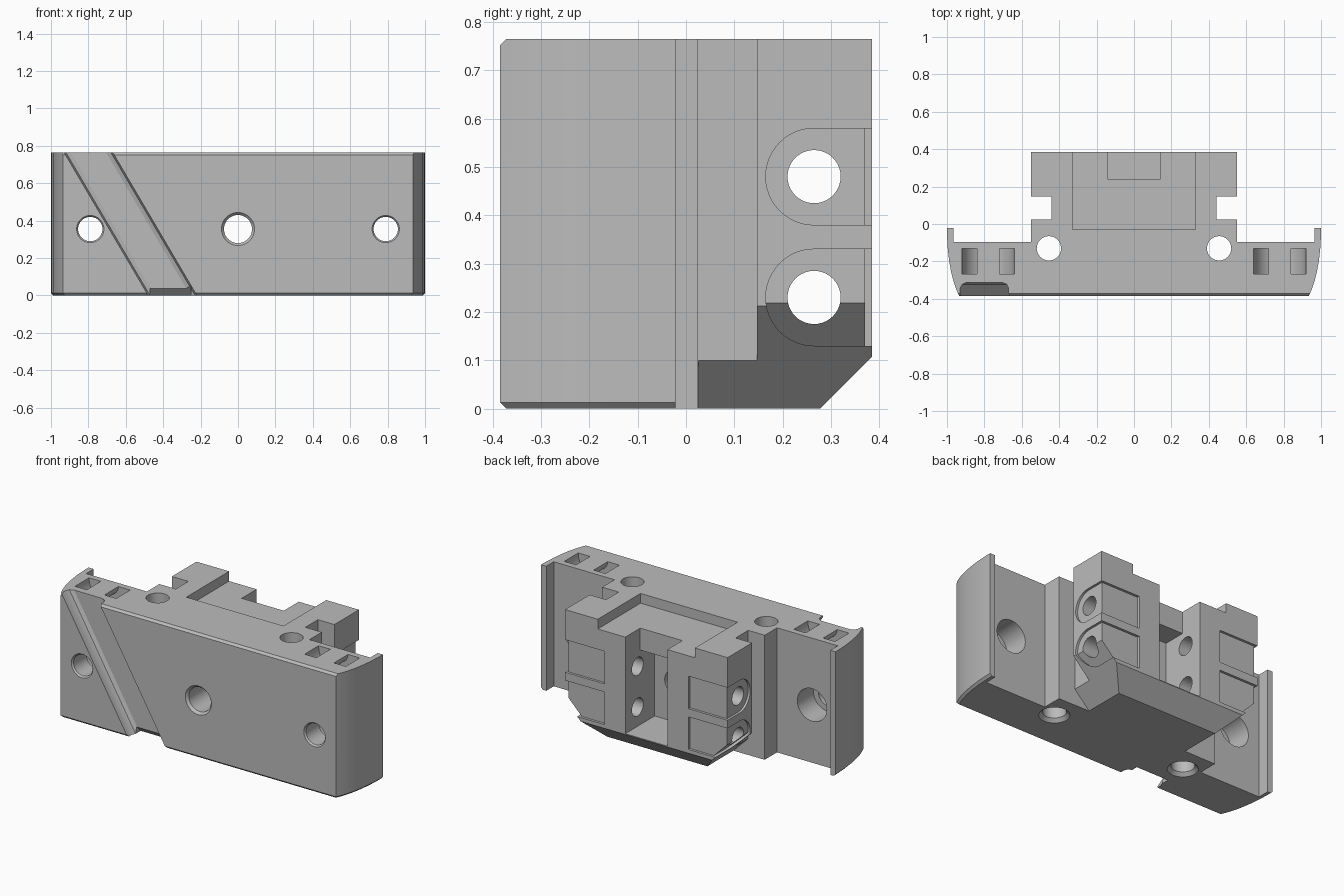
import bpy, bmesh, math

if "Cube" in bpy.data.objects:
    bpy.data.objects.remove(bpy.data.objects["Cube"], do_unlink=True)

H = 0.765            # overall height
BACK = 0.385         # rear face; the front face is at -BACK

grey = bpy.data.materials.new("light_grey")
grey.use_nodes = True
grey.diffuse_color = (0.5, 0.5, 0.5, 1)
grey.node_tree.nodes["Principled BSDF"].inputs["Base Color"].default_value = (0.5, 0.5, 0.5, 1)


def loft(name, axis, sections):
    """Solid through equal-length outlines placed at positions along an axis."""
    place = {"X": lambda a, b, t: (t, a, b),
             "Y": lambda a, b, t: (a, t, b),
             "Z": lambda a, b, t: (a, b, t)}[axis]
    bm = bmesh.new()
    rings = [[bm.verts.new(place(a, b, t)) for a, b in pts] for pts, t in sections]
    n = len(rings[0])
    for lower, upper in zip(rings, rings[1:]):
        for i in range(n):
            j = (i + 1) % n
            bm.faces.new((lower[i], lower[j], upper[j], upper[i]))
    bm.faces.new(rings[0])
    bm.faces.new(rings[-1])
    bmesh.ops.recalc_face_normals(bm, faces=bm.faces)
    mesh = bpy.data.meshes.new(name)
    bm.to_mesh(mesh)
    bm.free()
    obj = bpy.data.objects.new(name, mesh)
    bpy.context.collection.objects.link(obj)
    return obj


def prism(name, axis, pts, lo, hi):
    return loft(name, axis, [(pts, lo), (pts, hi)])


def box(name, x0, x1, y0, y1, z0, z1):
    return prism(name, "Z", [(x0, y0), (x1, y0), (x1, y1), (x0, y1)], z0, z1)


def arc(a, b, r, start, end, steps):
    angles = [math.radians(start + (end - start) * i / steps) for i in range(steps + 1)]
    return [(a + r * math.cos(t), b + r * math.sin(t)) for t in angles]


def bore(name, axis, a, b, profile):
    """Turned cutter from (radius, position) pairs."""
    return loft(name, axis, [(arc(a, b, r, 0, 360, 40)[:-1], t) for r, t in profile])


def cut(target, cutter):
    """Subtract a cutter, bake the result and discard the cutter."""
    cutter.hide_render = True
    mod = target.modifiers.new("cut", "BOOLEAN")
    mod.operation, mod.solver, mod.object = "DIFFERENCE", "EXACT", cutter
    bpy.context.view_layer.update()
    deps = bpy.context.evaluated_depsgraph_get()
    mesh = bpy.data.meshes.new_from_object(target.evaluated_get(deps))
    target.modifiers.clear()
    target.data = mesh
    bpy.data.objects.remove(cutter, do_unlink=True)


# Main body: curved-end front plate with rear lips and a grooved rear block
half = [(0.935, -BACK), (0.95, -0.35), (0.964, -0.31), (0.977, -0.26), (0.988, -0.2),
        (0.996, -0.13), (1, -0.06), (1, -0.022), (0.965, -0.022), (0.965, -0.095),
        (0.552, -0.095), (0.552, 0.025), (0.44, 0.025), (0.44, 0.147),
        (0.552, 0.147), (0.552, BACK)]
body = prism("mount_body", "Z", half + [(-x, y) for x, y in reversed(half)], 0, H)

# Small chamfer along the outer bottom edge and the top front edge
bm = bmesh.new()
bm.from_mesh(body.data)
edges = []
for e in bm.edges:
    p, q = (v.co for v in e.verts)
    outer = all(abs(c.x) > 0.93 and c.y < 0 for c in (p, q))
    outer = outer and not (abs(p.x) < 0.97 and p.y > -0.1) and not (abs(q.x) < 0.97 and q.y > -0.1)
    front = p.y < -0.38 and q.y < -0.38
    if (max(p.z, q.z) < 0.01 and outer) or (front and min(p.z, q.z) > 0.7):
        edges.append(e)
bmesh.ops.bevel(bm, geom=edges, offset=0.013, segments=1, affect="EDGES")
bm.to_mesh(body.data)
bm.free()

# Sloping undersides of the rear block
cut(body, prism("rear_slope", "X", [(0.228, -0.05), (0.5, -0.05), (0.5, 0.222)], -0.9, 0.9))
for s in (-1, 1):
    cut(body, prism("side_slope", "Y",
                    [(s * 0.29, -0.05), (s * 0.7, -0.05), (s * 0.7, 0.36)], 0.026, 0.5))

# Shallow rounded recesses that wrap from the block's sides onto its back
for s in (-1, 1):
    for z in (0.23, 0.48):
        outline = arc(0.265, z, 0.1, 90, 270, 24) + [(0.5, z - 0.1), (0.5, z + 0.1)]
        lo, hi = sorted((s * 0.285, s * 0.7))
        recess = prism("wrap_recess", "X", outline, lo, hi)
        core = [(0, 0.05), (s * 0.369, 0.05), (s * 0.538, 0.219), (s * 0.538, 0.9), (0, 0.9)]
        cut(recess, prism("recess_core", "Y", core, -0.2, 0.37))
        cut(body, recess)

# Rear cavity, its open notch and the shallow top tray
cut(body, box("top_tray", -0.33, 0.33, -0.03, 0.5, H - 0.06, 0.9))
cut(body, box("rear_cavity", -0.143, 0.143, 0.1, 0.5, 0.112, 0.57))
cut(body, box("rear_notch", -0.143, 0.143, 0.24, 0.5, 0.5, 0.95))

# Cross holes through the block
for z in (0.23, 0.48):
    cut(body, bore("cross_hole", "X", 0.265, z, [(0.055, -0.7), (0.055, 0.7)]))

# Diagonal front channel with rounded inner corners
def channel(left, right):
    return [(left, -0.45), (left, -0.345), (left + 0.01, -0.323), (left + 0.035, -0.312),
            (right - 0.035, -0.312), (right - 0.01, -0.323), (right, -0.345), (right, -0.45)]

slope = 0.45 / H
cut(body, loft("diagonal_channel", "Z",
               [(channel(x - 0.13, x + 0.13), z) for z, x in
                ((-0.1, -0.35 + 0.1 * slope), (H + 0.1, -0.8 - 0.1 * slope))]))
cut(body, prism("channel_foot", "X", [(-0.33, -0.01), (-0.264, -0.01), (-0.33, 0.056)],
                -0.47, -0.25))

# Front screw holes, the outer pair counterbored from behind
cut(body, bore("centre_hole", "Y", 0, 0.355, [(0.093, -0.39), (0.075, -0.37), (0.075, 0.15)]))
for s in (-1, 1):
    cut(body, bore("outer_hole", "Y", s * 0.79, 0.355,
                   [(0.077, -0.39), (0.065, -0.375), (0.065, -0.25), (0.1, -0.25), (0.1, -0.05)]))
    # Vertical hole with a countersunk lower end
    cut(body, bore("vertical_hole", "Z", s * 0.455, -0.13,
                   [(0.09, -0.005), (0.065, 0.02), (0.065, 0.9)]))
    # Curved strap tunnel joining two slots in the top
    tunnel = ([(s * 0.78 + 0.14, 0.85)] + arc(s * 0.78, H, 0.14, 0, -180, 24)
              + [(s * 0.78 - 0.14, 0.85), (s * 0.78 - 0.06, 0.85)]
              + arc(s * 0.78, H, 0.06, 180, 360, 24) + [(s * 0.78 + 0.06, 0.85)])
    cut(body, prism("strap_tunnel", "Y", tunnel, -0.268, -0.132))

# Finish
body.data.materials.clear()
body.data.materials.append(grey)
for poly in body.data.polygons:
    poly.material_index = 0
bpy.ops.object.select_all(action="DESELECT")
body.select_set(True)
bpy.context.view_layer.objects.active = body
bpy.ops.object.shade_smooth_by_angle(angle=math.radians(25))
